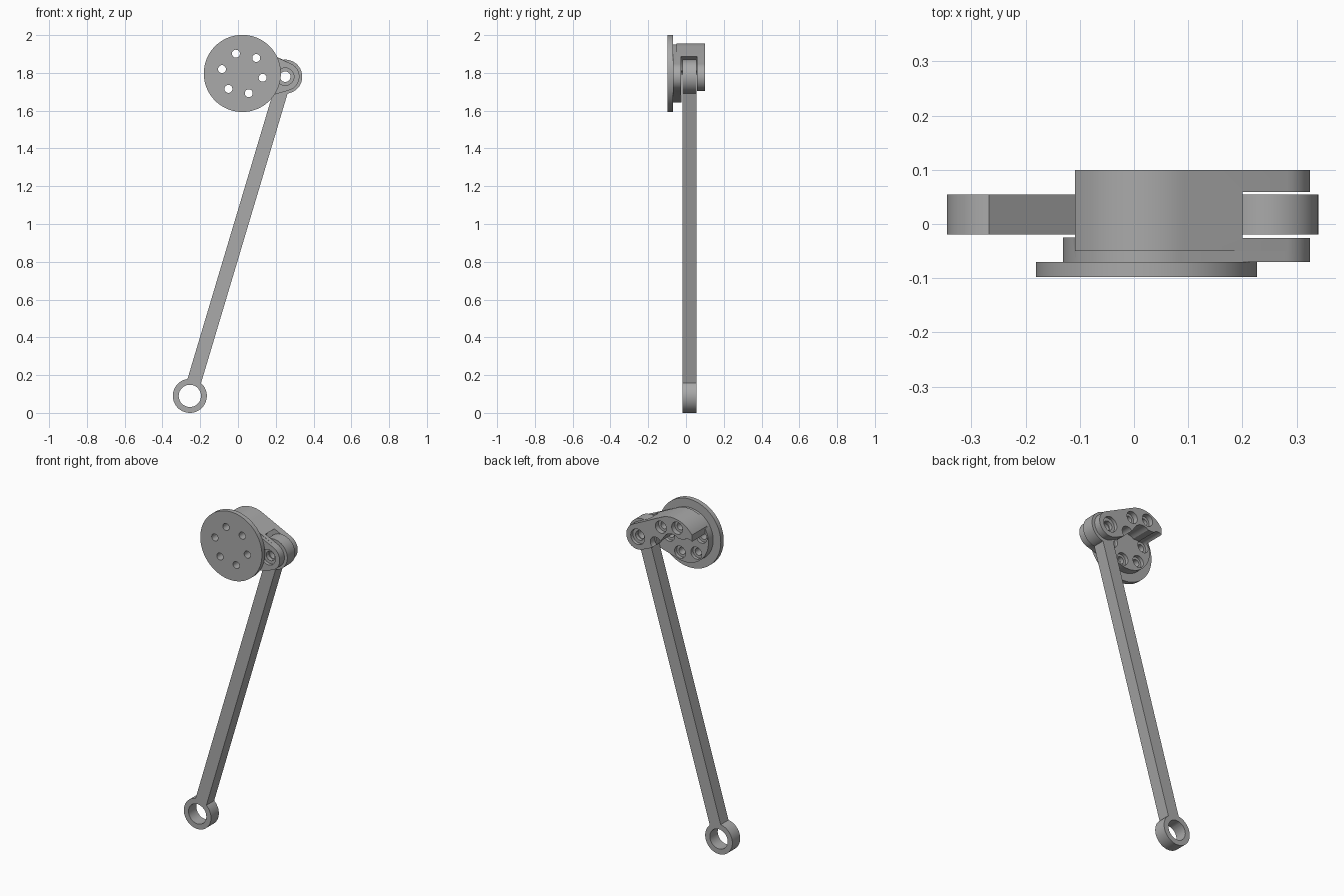
import bpy, bmesh, math
from math import cos, sin, radians, pi

if "Cube" in bpy.data.objects:
    bpy.data.objects.remove(bpy.data.objects["Cube"])

grey = bpy.data.materials.new("plain grey")
grey.diffuse_color = (0.4, 0.4, 0.4, 1)
grey.use_nodes = True
grey.node_tree.nodes["Principled BSDF"].inputs["Base Color"].default_value = grey.diffuse_color

HUB, LUG, FOOT = (0.023, 1.797), (0.25, 1.78), (-0.255, 0.09)


def arc(c, r, a0, a1, n):
    """Points on an arc in the xz plane, angles in radians."""
    return [(c[0] + r * cos(a0 + (a1 - a0) * i / n),
             c[1] + r * sin(a0 + (a1 - a0) * i / n)) for i in range(n + 1)]


def prism(name, pts, y0, y1):
    """Extrude an xz outline from y0 to y1."""
    bm = bmesh.new()
    face = bm.faces.new([bm.verts.new((x, y0, z)) for x, z in pts])
    new = bmesh.ops.extrude_face_region(bm, geom=[face])["geom"]
    bmesh.ops.translate(bm, vec=(0, y1 - y0, 0),
                        verts=[v for v in new if isinstance(v, bmesh.types.BMVert)])
    bmesh.ops.recalc_face_normals(bm, faces=bm.faces)
    me = bpy.data.meshes.new(name)
    bm.to_mesh(me)
    bm.free()
    me.materials.append(grey)
    ob = bpy.data.objects.new(name, me)
    bpy.context.collection.objects.link(ob)
    return ob


def cyl(name, c, r, y0, y1, n=48):
    return prism(name, arc(c, r, 0, 2 * pi, n)[:-1], y0, y1)


def combine(ob, other, op):
    """Apply a boolean with another object, then delete that object."""
    mod = ob.modifiers.new("bool", 'BOOLEAN')
    mod.operation, mod.solver, mod.object = op, 'EXACT', other
    bpy.context.view_layer.objects.active = ob
    bpy.ops.object.modifier_apply(modifier=mod.name)
    bpy.data.objects.remove(other)


def drill(ob, c, r, y0, y1):
    combine(ob, cyl("cutter", c, r, y0, y1, 32), 'DIFFERENCE')


bolts = [(HUB[0] + 0.11 * cos(radians(48 + 60 * k)),
          HUB[1] + 0.11 * sin(radians(48 + 60 * k))) for k in range(6)]

# Mounting disc with a bolt circle
disc = cyl("mounting_disc", HUB, 0.204, -0.098, -0.07, 96)
for b in bolts:
    drill(disc, b, 0.021, -0.2, 0.0)

# Bracket: round flange joined to the front lug
dx, dz = LUG[0] - HUB[0], LUG[1] - HUB[1]
th, d = math.atan2(dz, dx), math.hypot(dx, dz)
a = math.acos((0.154 - 0.075) / d)
bracket = prism("fork_bracket",
                arc(LUG, 0.075, th - a, th + a, 24)
                + arc(HUB, 0.154, th + a, th + 2 * pi - a, 56), -0.0699, -0.025)

# Bracket: curved web reaching back to the rear lug
a = math.acos((0.159 - 0.075) / d)
web = prism("web",
            arc(LUG, 0.075, radians(-120), th + a, 28)
            + arc(HUB, 0.159, th + a, radians(146), 24)
            + [(-0.109, 1.84)]
            + arc(HUB, 0.06, radians(130), radians(30), 10)
            + [(0.105, 1.785), (0.14, 1.752), (0.175, 1.73)], -0.05, 0.1)
combine(bracket, web, 'UNION')

# Fork slot, pin hole and counterbores
combine(bracket, cyl("cutter", LUG, 0.119, -0.0255, 0.059, 64), 'DIFFERENCE')
drill(bracket, LUG, 0.028, -0.3, 0.3)
drill(bracket, LUG, 0.046, -0.3, -0.05)
drill(bracket, LUG, 0.046, 0.08, 0.3)
for k, b in enumerate(bolts):
    drill(bracket, b, 0.021, -0.3, 0.3)
    drill(bracket, b, 0.036, 0.07 if k < 2 else -0.045, 0.3)

# Connecting rod: square bar with an eye at each end
ux, uz = LUG[0] - FOOT[0], LUG[1] - FOOT[1]
L = math.hypot(ux, uz)
ux, uz = ux / L, uz / L
w = 0.0375
bar = [(FOOT[0] + ux * t - uz * s, FOOT[1] + uz * t + ux * s)
       for t, s in ((0.03, -w), (L - 0.03, -w), (L - 0.03, w), (0.03, w))]
rod = prism("connecting_rod", bar, -0.0195, 0.0545)
for c in (FOOT, LUG):
    combine(rod, cyl("eye", c, 0.09, -0.0195, 0.0545, 64), 'UNION')
drill(rod, FOOT, 0.059, -0.3, 0.3)
drill(rod, LUG, 0.028, -0.3, 0.3)

# Smooth curved walls, keep edges sharp
for ob in (disc, bracket, rod):
    bpy.ops.object.select_all(action='DESELECT')
    ob.select_set(True)
    bpy.context.view_layer.objects.active = ob
    bpy.ops.object.shade_smooth_by_angle(angle=radians(30))
